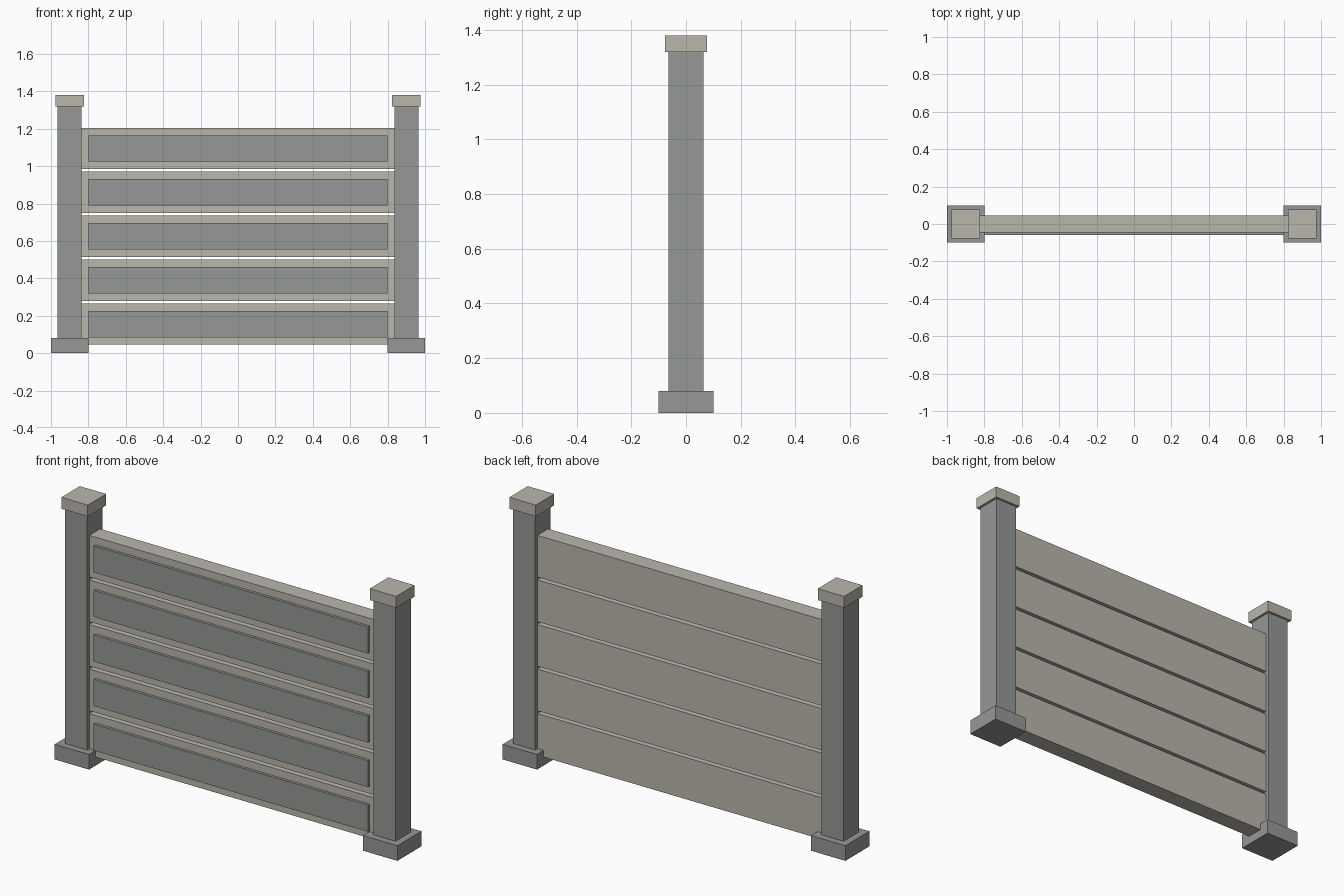
import bpy

cube = bpy.data.objects.get("Cube")
if cube:
    bpy.data.objects.remove(cube, do_unlink=True)


def make_material(name, color):
    mat = bpy.data.materials.new(name)
    mat.use_nodes = True
    mat.diffuse_color = color
    mat.node_tree.nodes["Principled BSDF"].inputs["Base Color"].default_value = color
    return mat


grey = make_material("slate grey", (0.30, 0.315, 0.305, 1))
stone = make_material("warm stone", (0.49, 0.47, 0.415, 1))


def box(name, low, high, mat):
    """Box between two opposite corners."""
    bpy.ops.mesh.primitive_cube_add(size=1)
    obj = bpy.context.object
    obj.name = name
    for v in obj.data.vertices:
        v.co = [lo if c < 0 else hi for c, lo, hi in zip(v.co, low, high)]
    obj.data.materials.append(mat)
    return obj


def post_block(name, x, half, bottom, top, mat):
    return box(name, (x - half, -half, bottom), (x + half, half, top), mat)


# Posts with foot and cap
for side, x in (("left", 0.9), ("right", -0.9)):
    post_block(side + "_foot", x, 0.1, 0, 0.08, grey)
    post_block(side + "_post", x, 0.064, 0.08, 1.32, grey)
    post_block(side + "_cap", x, 0.077, 1.32, 1.38, stone)

# Horizontal boards with raised front panels
for i in range(5):
    z = 0.045 + i * 0.235
    box(f"board_{i + 1}", (-0.836, -0.045, z), (0.836, 0.045, z + 0.22), stone)
    box(f"front_panel_{i + 1}", (-0.8, -0.06, z + 0.04), (0.8, -0.045, z + 0.18), grey)
